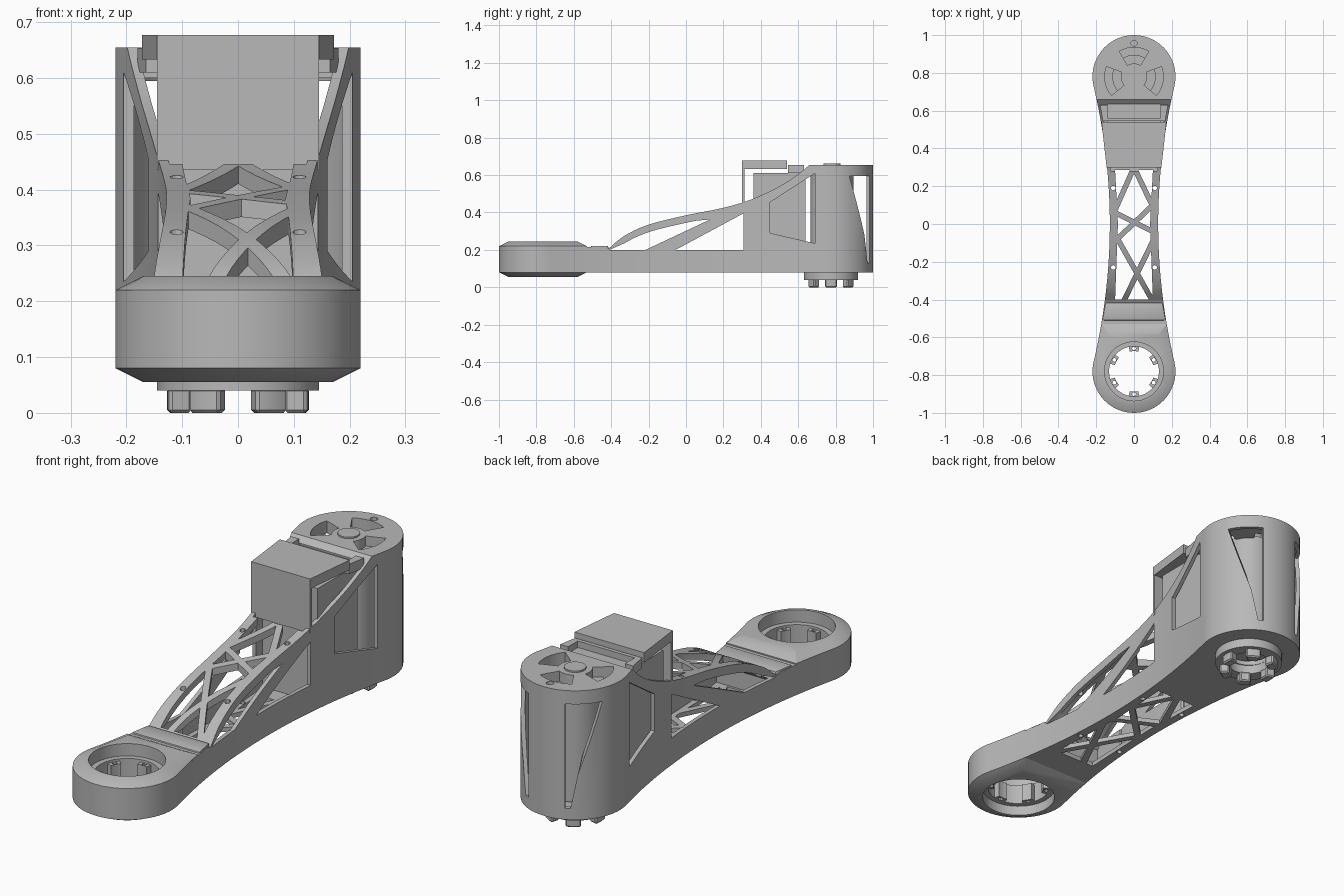
import bpy, bmesh
from math import sin, cos, radians, hypot, atan2
from mathutils import Vector

if "Cube" in bpy.data.objects:
    bpy.data.objects.remove(bpy.data.objects["Cube"])

GREY = (0.48, 0.48, 0.48, 1)
mat = bpy.data.materials.new("machined grey")
mat.use_nodes = True
mat.diffuse_color = GREY
mat.node_tree.nodes["Principled BSDF"].inputs["Base Color"].default_value = GREY

PIVOT, R = 0.78, 0.22          # end centre distance and end radius


# ---- helpers ----
def loft(name, rings):
    """Closed solid through rings of equal point count."""
    bm = bmesh.new()
    loops = [[bm.verts.new(p) for p in ring] for ring in rings]
    n = len(loops[0])
    for a, b in zip(loops, loops[1:]):
        for i in range(n):
            bm.faces.new((a[i], a[(i + 1) % n], b[(i + 1) % n], b[i]))
    bm.faces.new(loops[0])
    bm.faces.new(loops[-1])
    bmesh.ops.recalc_face_normals(bm, faces=bm.faces)
    me = bpy.data.meshes.new(name)
    bm.to_mesh(me)
    bm.free()
    me.materials.append(mat)
    ob = bpy.data.objects.new(name, me)
    bpy.context.collection.objects.link(ob)
    return ob


def upright(name, pts, z0, z1):
    return loft(name, [[(x, y, z) for x, y in pts] for z in (z0, z1)])


def sideways(name, pts, half=0.5):
    return loft(name, [[(x, y, z) for y, z in pts] for x in (-half, half)])


def arc(r, a0, a1, cy, n=16):
    return [(r * cos(radians(a0 + (a1 - a0) * i / n)),
             cy + r * sin(radians(a0 + (a1 - a0) * i / n))) for i in range(n + 1)]


def disc(name, r, cx, cy, z0, z1, n=48):
    return upright(name, [(x + cx, y) for x, y in arc(r, 0, 360, cy, n)[:-1]], z0, z1)


def sector(name, r0, r1, mid, spread, cy, z0, z1):
    pts = arc(r1, mid - spread, mid + spread, cy, 8) + arc(r0, mid + spread, mid - spread, cy, 8)
    return upright(name, pts, z0, z1)


def box(name, x, y0, y1, z0, z1):
    return upright(name, [(-x, y0), (x, y0), (x, y1), (-x, y1)], z0, z1)


def combine(ob, others, op="DIFFERENCE"):
    """Apply booleans and discard the tools."""
    for o in others:
        m = ob.modifiers.new("tool", "BOOLEAN")
        m.operation, m.object, m.solver = op, o, "EXACT"
    bpy.context.view_layer.update()
    dg = bpy.context.evaluated_depsgraph_get()
    me = bpy.data.meshes.new_from_object(ob.evaluated_get(dg))
    ob.modifiers.clear()
    ob.data = me
    for o in others:
        bpy.data.objects.remove(o)
    return ob


# ---- plan and side curves ----
def width(y):
    return 0.128 + 0.1615 * y * y


def plan(d=0, end=None):
    pts = arc(R - d, -90, 16, -PIVOT)
    stop = 0.66 if end is None else end - d
    n = 24
    pts += [(width(y) - d, y) for y in (-0.68 + (stop + 0.68) * i / n for i in range(n + 1))]
    if end is None:
        pts += arc(R - d, -16, 90, PIVOT)
    return pts + [(-x, y) for x, y in reversed(pts) if x > 1e-5]


def crest(drop=0, last=0.66):
    """Smooth arch line running back along the arm."""
    k = [(-0.47, 0.16), (-0.41, 0.21), (-0.33, 0.275), (-0.2, 0.335), (0, 0.385), (0.2, 0.425),
         (0.35, 0.47), (0.5, 0.54), (0.6, 0.605), (0.66, 0.655), (0.72, 0.71)]
    out = []
    for a, b, c, d in zip(k, k[1:], k[2:], k[3:]):
        for t in (0, 0.25, 0.5, 0.75):
            p = [0.5 * (2 * b[i] + (c[i] - a[i]) * t + (2 * a[i] - 5 * b[i] + 4 * c[i] - d[i]) * t * t
                        + (3 * b[i] - a[i] - 3 * c[i] + d[i]) * t ** 3) for i in (0, 1)]
            if p[0] < last:
                out.append((p[0], p[1] - drop))
    return out


# ---- arm shell: plan outline crossed with side outline, then hollowed ----
shell = upright("arm_shell", plan(), 0.08, 0.7)
profile = [(-0.6, 0), (-0.6, 0.215), (-0.44, 0.215), (-0.425, 0.205)] + crest()
profile += [(0.66, 0.655), (1.1, 0.655), (1.1, 0)]
combine(shell, [sideways("outline", profile)], "INTERSECT")

cavity = upright("cavity", plan(0.018), 0.1, 0.9)
hollow = [(-0.41, 0.05)] + crest(0.032, 0.3)
hollow += [(0.3, 0.95), (0.62, 0.95), (0.62, 0.6), (1.1, 0.6), (1.1, 0.05)]
combine(cavity, [sideways("hollow", hollow)], "INTERSECT")
combine(shell, [cavity])

# side windows
under = [p for p in crest(0.04, 0.1) if p[0] > -0.34]
windows = [[(-0.41, 0.2), (-0.217, 0.2), (0.13, 0.363)] + under[::-1],
           [(-0.056, 0.2), (0.307, 0.2), (0.307, 0.395)],
           [(0.45, 0.29), (0.69, 0.235), (0.69, 0.61), (0.45, 0.455)]]
combine(shell, [sideways("window", w) for w in windows])

# slanted windows around the rear
rear = []
for s in (-1, 1):
    corners = [(66, 0.595), (25, 0.595), (60, 0.13), (66, 0.13)]
    rear.append(loft("rear_window", [[(s * r * cos(radians(a)), PIVOT + r * sin(radians(a)), z)
                                      for a, z in corners] for r in (0.16, 0.26)]))
combine(shell, rear)

# lattice openings through both decks: a strip less its struts
lattice = upright("lattice", [(-0.1, -0.4), (0.1, -0.4), (0.085, 0), (0.1, 0.285),
                              (-0.1, 0.285), (-0.085, 0)], 0, 0.6)
struts = [((0, 0.3), (-0.12, 0.03)), ((0, 0.3), (0.12, 0.05)), ((-0.12, 0.07), (0.12, -0.05)),
          ((0.12, 0.12), (-0.12, -0.11)), ((-0.12, -0.02), (0.1, -0.41)),
          ((0.12, -0.05), (-0.06, -0.42))]
bars = []
for a, b in struts:
    a, b = Vector(a), Vector(b)
    side = (b - a).normalized().orthogonal() * 0.014
    bars.append(upright("strut", [a + side, b + side, b - side, a - side], -0.1, 0.7))
combine(shell, [combine(lattice, bars)])

# screw holes, fan openings, cable recess and bearing hole
tools = [disc("screw", 0.012, x, y, 0, 0.6, 12) for x in (-0.11, 0.11) for y in (-0.23, 0.19)]
tools += [sector("fan", 0.07, 0.155, a, 30, PIVOT, 0.56, 0.7) for a in (90, 190, 350)]
tools += [disc("pin", 0.016, 0, 0.957, 0.56, 0.7, 16), disc("bore", 0.09, 0, PIVOT, 0, 0.12),
          box("recess", 0.14, 0.5, 0.635, 0.625, 0.7)]
combine(shell, tools)

# bridge between the rear cap and the cover
bridge = upright("cap_bridge", [(-0.165, 0.545), (0.165, 0.545), (0.18, 0.63), (-0.18, 0.63)],
                 0.61, 0.654)
combine(bridge, [box("recess", 0.14, 0.562, 0.7, 0.625, 0.7)])

# ---- drive unit inside the rear ----
box("gear_block", 0.14, 0.36, 0.64, 0.095, 0.61)
disc("motor", 0.115, 0, PIVOT, 0.11, 0.61)
disc("motor_boss", 0.045, 0, PIVOT, 0.59, 0.662, 32)
box("cover_front", 0.145, 0.3, 0.312, 0.435, 0.66)
upright("cover_top", [(-0.145, 0.3), (0.145, 0.3), (0.172, 0.54), (-0.172, 0.54)], 0.633, 0.677)

# ---- output coupling below the rear ----
ring = disc("coupling_ring", 0.145, 0, PIVOT - 0.005, 0.04, 0.09)
combine(ring, [disc("bore", 0.09, 0, PIVOT - 0.005, 0, 0.2)])
for i in range(6):
    lug = sector("coupling_lug", 0.085, 0.127, 60 * i, 15, PIVOT - 0.005, 0, 0.045)
    bev = lug.modifiers.new("bevel", "BEVEL")
    bev.width, bev.segments = 0.007, 1
    combine(lug, [])

# ---- front socket with chamfered rims ----
socket = loft("front_socket", [[(x, y, z) for x, y in plan(d, -0.53)]
                               for z, d in ((0.055, 0.05), (0.08, 0), (0.22, 0), (0.245, 0.05))])
combine(socket, [disc("bore", 0.132, 0, -PIVOT, 0, 0.3),
                 disc("upper_recess", 0.156, 0, -PIVOT, 0.19, 0.3),
                 disc("lower_recess", 0.156, 0, -PIVOT, 0, 0.1)])
for i in range(6):
    a = 30 + 60 * i
    tab = sector("socket_tab", 0.107, 0.137, a, 12, -PIVOT, 0.1, 0.18)
    x, y = 0.121 * cos(radians(a)), 0.121 * sin(radians(a)) - PIVOT
    combine(tab, [disc("bolt", 0.01, x, y, 0, 0.3, 12)])

# raised lip where the socket meets the lattice
lip = upright("socket_lip", [(-0.168, -0.51), (0.168, -0.51), (0.152, -0.415), (-0.152, -0.415)],
              0.185, 0.222)
bev = lip.modifiers.new("bevel", "BEVEL")
bev.width, bev.segments = 0.008, 2
combine(lip, [])

# ---- shading ----
bpy.ops.object.select_all(action="DESELECT")
for ob in bpy.context.collection.objects:
    if ob.type == "MESH":
        ob.select_set(True)
        bpy.context.view_layer.objects.active = ob
bpy.ops.object.shade_smooth_by_angle(angle=radians(30))
